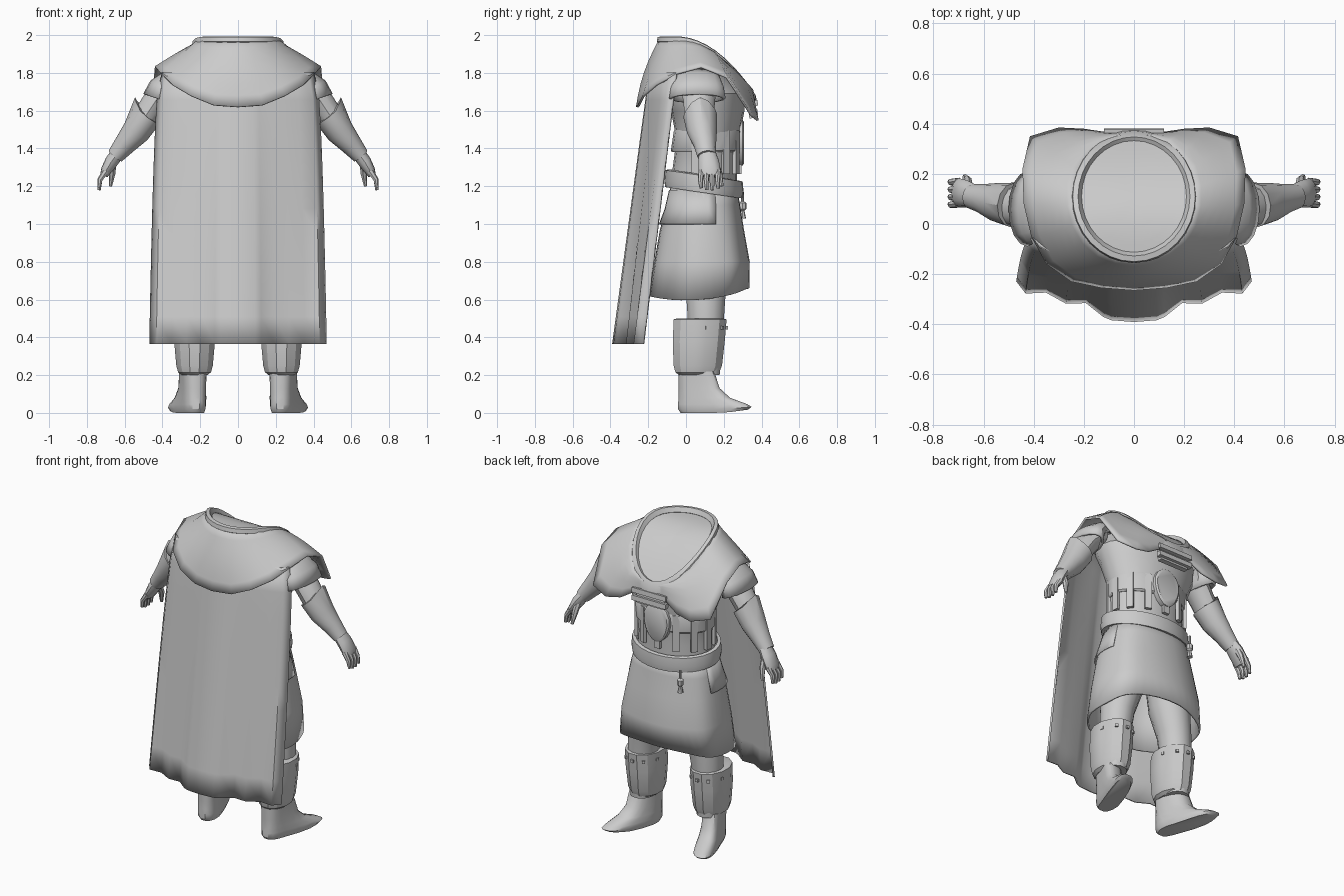
import bpy
import math
from mathutils import Vector

cube = bpy.data.objects.get("Cube")
if cube:
    bpy.data.objects.remove(cube, do_unlink=True)

GREY = (0.6, 0.6, 0.6, 1)
material = bpy.data.materials.new("plain grey")
material.use_nodes = True
material.diffuse_color = GREY
material.node_tree.nodes["Principled BSDF"].inputs["Base Color"].default_value = GREY


def build(name, verts, faces, thickness=0, angle=35, offset=-1):
    mesh = bpy.data.meshes.new(name)
    mesh.from_pydata([tuple(v) for v in verts], [], faces)
    mesh.materials.append(material)
    obj = bpy.data.objects.new(name, mesh)
    bpy.context.scene.collection.objects.link(obj)
    bpy.ops.object.select_all(action='DESELECT')
    obj.select_set(True)
    bpy.context.view_layer.objects.active = obj
    bpy.ops.object.mode_set(mode='EDIT')
    bpy.ops.mesh.select_all(action='SELECT')
    bpy.ops.mesh.normals_make_consistent(inside=False)
    bpy.ops.object.mode_set(mode='OBJECT')
    if thickness:
        mod = obj.modifiers.new("thickness", 'SOLIDIFY')
        mod.thickness = thickness
        mod.offset = offset
    bpy.ops.object.shade_smooth_by_angle(angle=math.radians(angle))


def loft(name, rings, closed=True, caps=True, loop=False, **options):
    """Skin a list of equally long point rings."""
    n, m = len(rings[0]), len(rings)
    verts = [p for ring in rings for p in ring]
    faces = []
    for i in range(m if loop else m - 1):
        for j in range(n if closed else n - 1):
            k, a, b = (j + 1) % n, i * n, (i + 1) % m * n
            faces.append((a + j, a + k, b + k, b + j))
    if caps and closed and not loop:
        faces += [tuple(range(n)), tuple(range((m - 1) * n, m * n))]
    build(name, verts, faces, **options)


def oval(z, rx, back, front, n=20, cx=0, tilt=0, power=1, start=0, sweep=360):
    """Level ring given half width and its back and front reach in y."""
    mid, ry, ring = (back + front) / 2, (front - back) / 2, []
    count = n if sweep == 360 else n + 1
    for i in range(count):
        a = math.radians(start + sweep * i / n)
        c, s = math.cos(a), math.sin(a)
        c = math.copysign(abs(c) ** power, c)
        s = math.copysign(abs(s) ** power, s)
        ring.append(Vector((cx + rx * c, mid + ry * s, z + tilt * s)))
    return ring


def tube_rings(path, n=12):
    """Rings across a path of (x, y, z, radius in y, radius across)."""
    pts, rings = [Vector(p[:3]) for p in path], []
    for i, p in enumerate(path):
        d = (pts[min(i + 1, len(pts) - 1)] - pts[max(i - 1, 0)]).normalized()
        v = Vector((0, 1, 0)).cross(d).normalized()
        u = d.cross(v)
        rings.append([pts[i] + u * p[3] * math.sin(t) - v * p[4] * math.cos(t)
                      for t in (math.tau * j / n for j in range(n))])
    return rings


def block(name, centre, size, turn=0, lean=0):
    verts = []
    for sx in (-1, 1):
        for sy in (-1, 1):
            for sz in (-1, 1):
                x, y, z = (s * h / 2 for s, h in zip((sx, sy, sz), size))
                y, z = (y * math.cos(lean) - z * math.sin(lean),
                        y * math.sin(lean) + z * math.cos(lean))
                x, y = (x * math.cos(turn) - y * math.sin(turn),
                        x * math.sin(turn) + y * math.cos(turn))
                verts.append(Vector(centre) + Vector((x, y, z)))
    build(name, verts, [(0, 1, 3, 2), (4, 6, 7, 5), (0, 4, 5, 1),
                        (2, 3, 7, 6), (0, 2, 6, 4), (1, 5, 7, 3)])


def mirrored(half):
    """Complete a half outline that starts on the centre line."""
    return [Vector((-p.x, p.y, p.z)) for p in reversed(half[1:])] + half


# Torso, corset band and its straps
loft("torso", [oval(1.15, .25, -.09, .27), oval(1.3, .24, -.07, .27),
               oval(1.45, .25, -.05, .28), oval(1.6, .31, -.08, .31),
               oval(1.69, .33, -.12, .31), oval(1.79, .27, -.12, .21)])
loft("corset_band", [oval(1.38, .25, -.075, .28), oval(1.39, .258, -.08, .29),
                     oval(1.49, .262, -.065, .295), oval(1.5, .255, -.06, .29)])
for i in range(9):
    a = math.radians(-20 + 27.5 * i)
    block("corset_strap", (.25 * math.cos(a), .11 + .175 * math.sin(a), 1.38),
          (.04, .02, .23), turn=a - math.pi / 2)

# Belt, slightly lower in front
def belt_ring(z, grow):
    return oval(z, .26 + grow, -.09 - grow, .28 + grow, n=28, tilt=-.03)


loft("belt", [belt_ring(1.17, 0), belt_ring(1.165, .02), belt_ring(1.2, .025),
              belt_ring(1.255, .02), belt_ring(1.26, 0)], loop=True)

# Belly plate, chest clasp and belt tassel
loft("belly_plate", [[Vector((w * math.cos(t) * (1 + .15 * math.sin(t)), y,
                              1.43 + 1.35 * w * math.sin(t)))
                      for t in (math.tau * j / 16 for j in range(16))]
                     for y, w in ((.27, .09), (.3, .09), (.308, .08))])
block("clasp_plate", (0, .345, 1.615), (.2, .03, .11), lean=.1)
for z in (1.59, 1.64):
    block("clasp_bar", (0, .365, z), (.24, .03, .03), lean=.1)
loft("tassel", [oval(z, r, .3 - r, .3 + r, n=8, cx=-.17)
                for z, r in ((1.17, .008), (1.12, .008), (1.11, .02),
                             (1.08, .02), (1.07, .01), (1.03, .018))])

# Long skirt, squarer in front, with soft folds, and a shorter layer over the back
def skirt_ring(z, rx, back, front, fold, drop=0):
    ring = oval(z, rx, back, front, n=40, power=.85)
    for i, p in enumerate(ring):
        t = math.tau * i / 40
        ripple = 1 + fold * math.cos(7 * t + 1)
        p.x *= ripple * (1 + 5 * fold * math.sin(t))
        p.y = .08 + (p.y - .08) * ripple
        p.z += drop * (math.sin(t) - math.cos(2 * t))
    return ring


loft("skirt", [skirt_ring(1.2, .25, -.08, .27, 0), skirt_ring(1.1, .275, -.1, .285, .005),
               skirt_ring(.97, .3, -.14, .305, .01), skirt_ring(.8, .328, -.17, .335, .012),
               skirt_ring(.62, .345, -.2, .332, .015, .02)], caps=False, thickness=.012)
loft("back_skirt_layer", [oval(z, rx, back, front, start=165, sweep=210, power=.85)
                          for z, rx, back, front in ((1.18, .255, -.09, .28), (1.08, .283, -.113, .3),
                                                     (1, .302, -.143, .315))],
     closed=False, thickness=.008)

# Cape: pleated outline at the hem, plainer outline at the shoulders
hem = ((0, -.385), (.09, -.378), (.12, -.365), (.19, -.31), (.27, -.312),
       (.35, -.268), (.43, -.272), (.465, -.225))
rows = []
for r in range(11):
    t = r / 10
    half = []
    for i, (x, y) in enumerate(hem):
        s = i / 7
        top = (x * .86, -.19 + .14 * s ** 2)
        half.append(Vector((top[0] + (x - top[0]) * t ** .4, top[1] + (y - top[1]) * t,
                            1.8 - 1.435 * t)))
    rows.append(mirrored(half))
loft("cape", rows, closed=False, thickness=.012, offset=0, angle=40)

# Mantle over the shoulders, draped from a sloping neck opening
def neck_z(y):
    return 1.985 - .31 * (max(0, y + .05) / .42) ** 2


def neck_point(a, scale=1, lift=0):
    y = .11 + .25 * scale * math.sin(a)
    return Vector((.235 * scale * math.cos(a), y, neck_z(y) + lift))


edge = ((0, -.265, 1.62), (.13, -.255, 1.63), (.25, -.23, 1.68), (.35, -.16, 1.74),
        (.41, -.05, 1.8), (.44, .08, 1.835), (.445, .22, 1.78), (.415, .35, 1.58),
        (.3, .385, 1.55), (.2, .38, 1.57), (.1, .365, 1.63), (0, .36, 1.655))
rows = []
for r in range(7):
    t = r / 6
    half = []
    for i, e in enumerate(edge):
        s = i / 11
        p = neck_point(math.pi * (s - .5)).lerp(Vector(e), t)
        bulge = math.sin(math.pi * t)
        p.z += bulge * (.06 * math.sin(math.pi * s ** 3) - .015 * math.sin(math.pi * s))
        p.y -= bulge * .02 * (1 - s) ** 2
        half.append(p)
    rows.append(mirrored(half)[:-1])
loft("mantle", rows, caps=False, thickness=.012, angle=40)

angles = [math.tau * i / 32 for i in range(32)]
loft("neck_rim", [[neck_point(a, s, h) for a in angles]
                  for s, h in ((1.06, -.02), (1.04, .005), (.95, .008), (.89, -.02), (.95, -.04))],
     loop=True)
loft("neck_cover", [[neck_point(a, s, -.022) for a in angles]
                    for s in (.96, .75, .5, .25, .02)], angle=60)

for side, label in ((1, "left"), (-1, "right")):
    def put(name, rings, **options):
        loft(label + "_" + name, [[Vector((p.x * side, p.y, p.z)) for p in ring]
                                  for ring in rings], **options)

    # Short flared sleeve and arm
    put("sleeve", tube_rings([(.31, .06, 1.8, .11, .035), (.365, .06, 1.765, .125, .05),
                              (.405, .06, 1.725, .14, .068), (.425, .06, 1.665, .15, .08)], 16),
        caps=False, thickness=.015)
    put("upper_arm", tube_rings([(.34, .06, 1.74, .1, .05), (.43, .07, 1.66, .085, .07),
                                 (.51, .07, 1.54, .075, .065)]))
    # Bracer whose upper edge rises to an outer point
    bracer = tube_rings([(.48, .075, 1.575, .09, .08), (.54, .085, 1.49, .08, .075),
                         (.6, .1, 1.42, .06, .058), (.65, .11, 1.36, .05, .045)])
    for i, p in enumerate(bracer[0]):
        p.z += .05 * max(0, math.cos(math.tau * i / 12)) ** 3
    put("bracer", bracer)
    # Hand, fingers and thumb
    put("hand", tube_rings([(.63, .11, 1.385, .045, .036), (.67, .12, 1.33, .055, .036),
                            (.7, .125, 1.28, .058, .028), (.71, .125, 1.255, .05, .02)]))
    for i in range(4):
        y, tip = .08 + .03 * i, 1.19 - .012 * math.sin(i)
        put("finger", tube_rings([(.7, y, 1.28, .015, .018), (.73, y - .003, 1.235, .014, .014),
                                  (.735, y, tip, .009, .009)], 7))
    put("thumb", tube_rings([(.66, .14, 1.34, .022, .02), (.665, .175, 1.27, .018, .018),
                             (.675, .19, 1.2, .009, .009)], 7))

    # Leg and faceted greave with rivets
    put("leg", [oval(z, r, .1 - r, .11 + r, n=14, cx=x)
                for z, r, x in ((.95, .12, .15), (.75, .12, .18), (.6, .1, .215),
                                (.45, .09, .23), (.2, .07, .235))])
    put("greave", [oval(z, rx, back, front, n=12, cx=.23, start=15)
                   for z, rx, back, front in ((.2, .07, -.04, .15), (.215, .09, -.06, .18),
                                              (.25, .1, -.07, .195), (.38, .112, -.075, .21),
                                              (.495, .112, -.07, .22), (.5, .095, -.05, .2))], angle=25)
    for turn in (15, 55, 90, 125, 165):
        a = math.radians(turn)
        block(label + "_rivet", ((.23 + .106 * math.cos(a)) * side, .075 + .14 * math.sin(a), .45),
              (.018, .016, .018), turn=(a - math.pi / 2) * side)

    # Boot: outward-turned outlines from sole to ankle
    boot = []
    for z, back, front, width in ((0, -.03, .33, .06), (.02, -.045, .35, .068),
                                  (.045, -.045, .325, .068), (.08, -.04, .235, .066),
                                  (.13, -.04, .18, .062), (.22, -.04, .15, .066)):
        ring = oval(z, width, back, front, n=18, power=.75)
        for p in ring:
            p.x += .232 + .24 * max(0, p.y - .05) + .1 * (p.y - .05)
            p.z += .02 * max(0, 1 - z * 20) * max(0, p.y - .2) / .15
        boot.append(ring)
    put("boot", boot)
